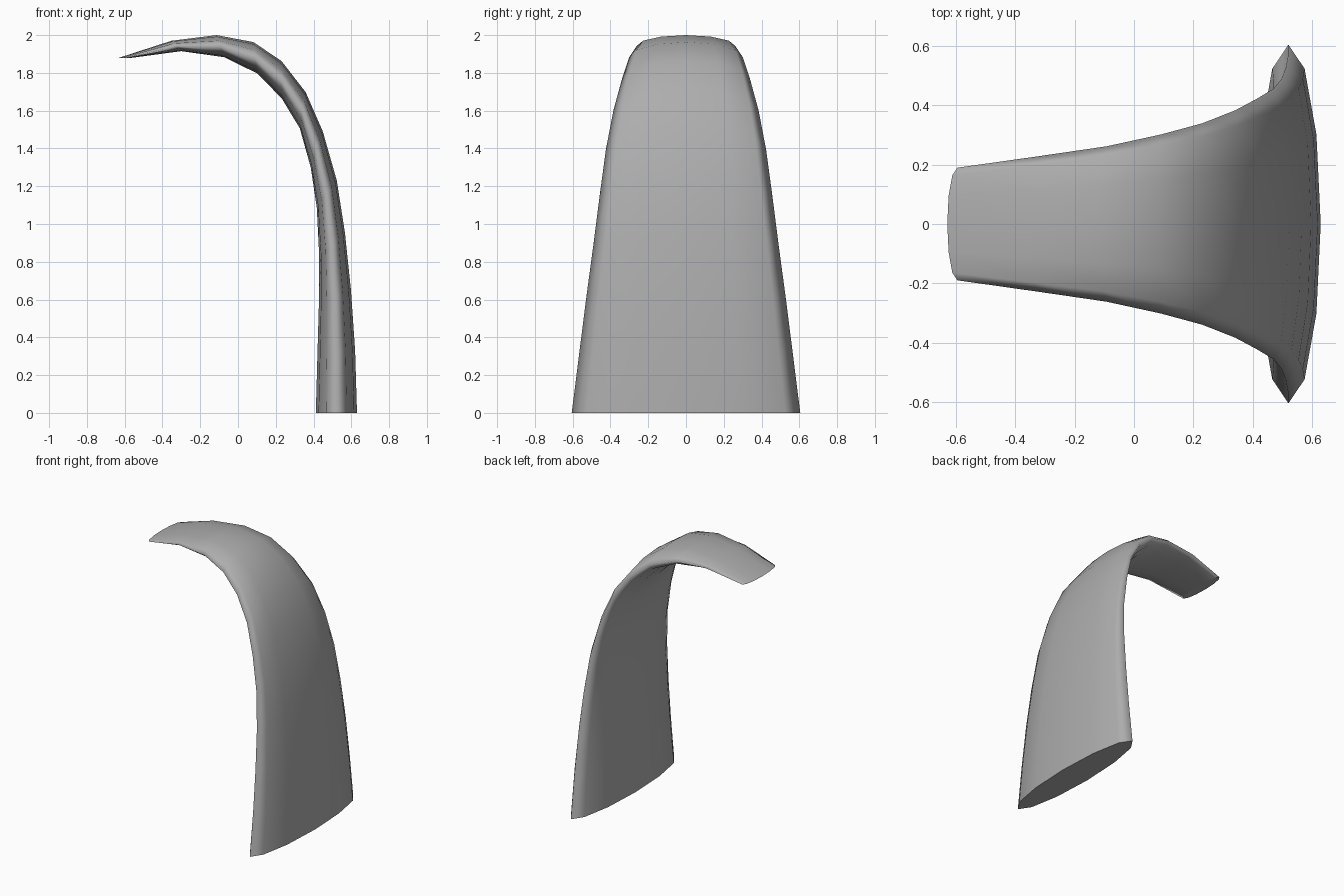
import bpy, bmesh, math

if "Cube" in bpy.data.objects:
    bpy.data.objects.remove(bpy.data.objects["Cube"])

SIDES = 12
# Stations from base to tip: outer (x, z), inner (x, z), half width in y
STATIONS = [
    (0.630, 0.00, 0.412, 0.00, 0.605),
    (0.620, 0.33, 0.420, 0.29, 0.566),
    (0.598, 0.65, 0.428, 0.57, 0.528),
    (0.566, 0.955, 0.430, 0.83, 0.490),
    (0.523, 1.23, 0.417, 1.087, 0.456),
    (0.449, 1.49, 0.385, 1.30, 0.424),
    (0.358, 1.698, 0.327, 1.507, 0.384),
    (0.231, 1.862, 0.231, 1.666, 0.340),
    (0.082, 1.963, 0.100, 1.798, 0.302),
    (-0.114, 2.00, -0.072, 1.883, 0.262),
    (-0.353, 1.97, -0.300, 1.915, 0.228),
    (-0.630, 1.88, -0.562, 1.88, 0.190),
]


def add_ring(bm, ox, oz, ix, iz, w):
    """Elliptical section spanning the outer and inner profile points."""
    ring = []
    for k in range(SIDES):
        a = 2 * math.pi * k / SIDES
        c = math.cos(a) / 2
        ring.append(bm.verts.new(((ox + ix) / 2 + c * (ox - ix),
                                  w * math.sin(a),
                                  (oz + iz) / 2 + c * (oz - iz))))
    return ring


# Curved, tapering blade with smooth sides all the way round
bm = bmesh.new()
rings = [add_ring(bm, *s) for s in STATIONS]
for r0, r1 in zip(rings, rings[1:]):
    for k in range(SIDES):
        n = (k + 1) % SIDES
        bm.faces.new((r0[k], r0[n], r1[n], r1[k])).smooth = True

# Flat end caps with crisp rims
for ring in (rings[0][::-1], rings[-1]):
    cap = bm.faces.new(ring)
    for e in cap.edges:
        e.smooth = False
bmesh.ops.recalc_face_normals(bm, faces=bm.faces)

mesh = bpy.data.meshes.new("curved_blade")
bm.to_mesh(mesh)
bm.free()
blade = bpy.data.objects.new("curved_blade", mesh)
bpy.context.collection.objects.link(blade)

# Darker grey finish
grey = bpy.data.materials.new("dark_grey")
grey.diffuse_color = (0.42, 0.42, 0.42, 1)
grey.use_nodes = True
grey.node_tree.nodes["Principled BSDF"].inputs["Base Color"].default_value = grey.diffuse_color
mesh.materials.append(grey)
